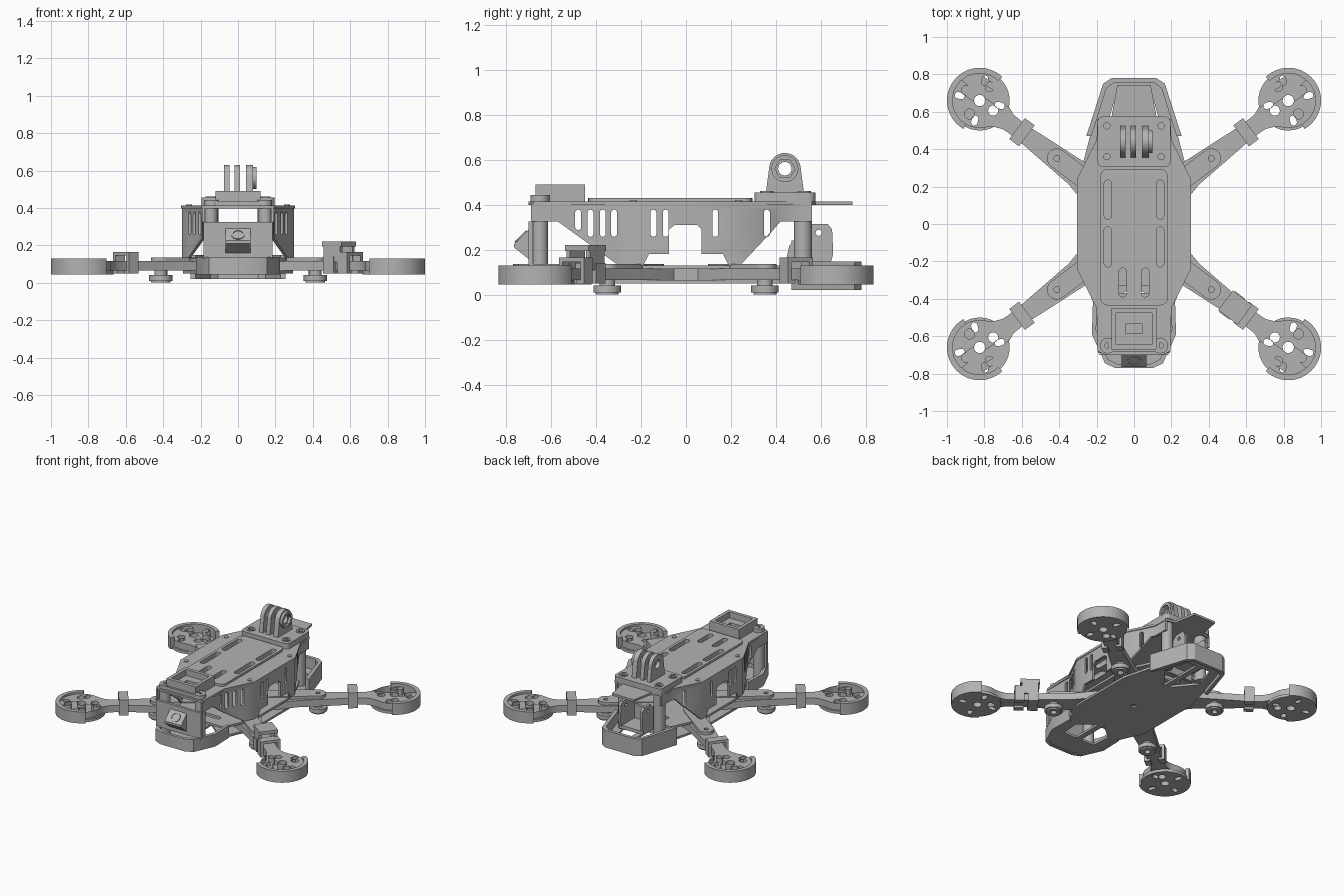
import bpy, bmesh, math
from mathutils import Matrix, Vector

cube = bpy.data.objects.get("Cube")
if cube:
    bpy.data.objects.remove(cube)

GREY = (0.45, 0.45, 0.45, 1)
mat = bpy.data.materials.new("matte grey")
mat.use_nodes = True
mat.diffuse_color = GREY
mat.node_tree.nodes["Principled BSDF"].inputs["Base Color"].default_value = GREY
parts = []


def finish(name, bm, matrix):
    bm.transform(matrix)
    bmesh.ops.remove_doubles(bm, verts=bm.verts, dist=1e-5)
    bmesh.ops.recalc_face_normals(bm, faces=bm.faces)
    mesh = bpy.data.meshes.new(name)
    bm.to_mesh(mesh)
    bm.free()
    mesh.materials.append(mat)
    ob = bpy.data.objects.new(name, mesh)
    bpy.context.collection.objects.link(ob)
    parts.append(ob)
    return ob


def extrude(outline, holes, lo, hi):
    """Filled outline with holes, extruded from lo to hi."""
    cu = bpy.data.curves.new("outline", "CURVE")
    cu.dimensions = "2D"
    cu.fill_mode = "BOTH"
    cu.extrude = (hi - lo) / 2
    for pts in [outline] + list(holes):
        sp = cu.splines.new("POLY")
        sp.points.add(len(pts) - 1)
        for p, co in zip(sp.points, pts):
            p.co = (co[0], co[1], 0, 1)
        sp.use_cyclic_u = True
    ob = bpy.data.objects.new("outline", cu)
    mesh = bpy.data.meshes.new_from_object(ob)
    bm = bmesh.new()
    bm.from_mesh(mesh)
    bmesh.ops.translate(bm, verts=bm.verts, vec=(0, 0, (lo + hi) / 2))
    bpy.data.objects.remove(ob)
    bpy.data.curves.remove(cu)
    bpy.data.meshes.remove(mesh)
    return bm


def plate(name, outline, lo, hi, holes=(), matrix=Matrix()):
    return finish(name, extrude(outline, holes, lo, hi), matrix)


def arc(x, y, r, a0=0, a1=360, n=24):
    full = a1 - a0 == 360
    steps = [math.radians(a0 + (a1 - a0) * i / (n if full else n - 1)) for i in range(n)]
    return [(x + r * math.cos(a), y + r * math.sin(a)) for a in steps]


def slot(x0, y0, x1, y1, r):
    a = math.degrees(math.atan2(y1 - y0, x1 - x0))
    return arc(x1, y1, r, a - 90, a + 90, 9) + arc(x0, y0, r, a + 90, a + 270, 9)


def rect(x0, x1, y0, y1, r=0):
    if not r:
        return [(x0, y0), (x1, y0), (x1, y1), (x0, y1)]
    return (arc(x1 - r, y1 - r, r, 0, 90, 6) + arc(x0 + r, y1 - r, r, 90, 180, 6)
            + arc(x0 + r, y0 + r, r, 180, 270, 6) + arc(x1 - r, y0 + r, r, 270, 360, 6))


def sym(half):
    """Close a half outline by mirroring it in x."""
    return half + [(-x, y) for x, y in reversed(half)]


def wall(half, t):
    """Open strip outline following a mirrored path, thickened inwards."""
    path = sym(half)
    inner = [(x * (1 - t / 0.22), y - math.copysign(t, y) * (0 if i in (0, len(path) - 1) else 1))
             for i, (x, y) in enumerate(path)]
    return path + inner[::-1]


# Local (a, b) of an upright profile becomes world (y, z), thickness runs along x
UPRIGHT = Matrix(((0, 0, 1, 0), (1, 0, 0, 0), (0, 1, 0, 0), (0, 0, 0, 1)))
ARM_ANGLE = math.atan2(0.6, 0.8)

# Four arms: local x runs from the motor towards the hub
spokes = [math.radians(a) for a in (-23, 67, 157, 247)]
slots = [slot(0.1 * math.cos(a), 0.1 * math.sin(a), 0.12 * math.cos(a), 0.12 * math.sin(a), 0.017)
         for a in spokes]
rounds = [arc(0.09 * x, 0.09 * y, 0.027, n=16) for x, y in ((1, 0), (0, 1), (-1, 0), (0, -1))]
centre = arc(0, 0, 0.03)
half_arm = [(0.15, 0.065), (0.19, 0.048), (0.28, 0.045), (0.4, 0.055), (0.65, 0.073), (0.8, 0.11), (1.0, 0.11)]
arm_outline = (arc(0, 0, 0.147, 38, 322, 36) + [(u, -v) for u, v in half_arm]
               + half_arm[::-1])

for sx, sy, label in ((1, 1, "rear_left"), (-1, 1, "rear_right"), (1, -1, "front_left"), (-1, -1, "front_right")):
    m = (Matrix.Translation((sx * 0.825, sy * 0.66, 0)) @ Matrix.Diagonal((sx, sy, 1, 1))
         @ Matrix.Rotation(math.pi + ARM_ANGLE, 4, "Z"))
    plate("arm_" + label, arm_outline, 0.065, 0.115, slots + rounds + [centre, arc(0.515, 0, 0.016, n=12)], m)
    # Motor guard: floor disc and half-round rim
    plate("guard_floor_" + label, arc(0, 0, 0.16, n=40), 0.045, 0.066, slots + [centre, rounds[0]], m)
    plate("guard_rim_" + label, arc(0, 0, 0.175, 83, 277, 32) + arc(0, 0, 0.145, 277, 83, 32), 0.045, 0.13, (), m)
    # Rounded hub tab, screw and foot
    plate("arm_tab_" + label, slot(0.515, 0, 0.85, 0, 0.053), 0.114, 0.136, [arc(0.515, 0, 0.016, n=12)], m)
    plate("foot_" + label, arc(0.515, 0, 0.052), 0, 0.012, [arc(0.515, 0, 0.022, n=12)], m)
    plate("foot_pad_" + label, arc(0.515, 0, 0.062), 0.01, 0.04, [arc(0.515, 0, 0.022, n=12)], m)
    plate("foot_stem_" + label, arc(0.515, 0, 0.035), 0.038, 0.066, (), m)
    # Strap clip over the arm
    plate("clip_top_" + label, rect(0.25, 0.315, -0.07, 0.07), 0.145, 0.165, (), m)
    for s in (-1, 1):
        v = sorted((s * 0.05, s * 0.07))
        plate("clip_side_" + label, rect(0.25, 0.315, *v), 0.05, 0.15, (), m)
        plate("clip_hook_" + label, rect(0.25, 0.315, *sorted((s * 0.03, s * 0.07))), 0.05, 0.065, (), m)
    if label == "front_left":
        # Larger cable holder beside the clip
        plate("holder_top", rect(0.29, 0.42, -0.065, 0.065), 0.195, 0.22, (), m)
        plate("holder_base", rect(0.34, 0.41, -0.07, 0.07), 0.05, 0.14, (), m)
        for s in (-1, 1):
            plate("holder_side", rect(0.3, 0.41, *sorted((s * 0.045, s * 0.065))), 0.11, 0.2, (), m)

# Base plates
windows = []
for s in (-1, 1):
    windows += [[(s * 0.02, -0.58), (s * 0.13, -0.58), (s * 0.14, -0.44), (s * 0.02, -0.34)],
                [(s * 0.02, 0.68), (s * 0.1, 0.68), (s * 0.15, 0.5), (s * 0.02, 0.34)]]
lower = sym([(0.1, -0.755), (0.14, -0.74), (0.205, -0.58), (0.205, -0.45), (0.295, -0.24),
             (0.295, 0.24), (0.235, 0.47), (0.15, 0.74), (0.11, 0.765)])
plate("base_plate_lower", lower, 0.05, 0.066, windows + [arc(0, 0, 0.02)])
plate("base_plate_upper", sym([(0.19, -0.45), (0.29, -0.24), (0.29, 0.24), (0.19, 0.45)]), 0.114, 0.13,
      [slot(-0.08, y, 0.08, y, 0.02) for y in (-0.35, 0.35)])
plate("hub_core", rect(-0.2, 0.2, -0.2, 0.2), 0.06, 0.12)

# Bumpers at both ends
plate("front_bumper", wall([(0.22, -0.42), (0.225, -0.59), (0.155, -0.745), (0.1, -0.77)], 0.022), 0.045, 0.137)
plate("rear_bumper", wall([(0.255, 0.47), (0.165, 0.75), (0.12, 0.78)], 0.024), 0.02, 0.148)

# Side panels: cut flat, then folded inwards towards both ends
panel = [(-0.69, 0.402), (-0.69, 0.325), (-0.57, 0.325), (-0.3, 0.13), (-0.19, 0.13), (-0.165, 0.18),
         (-0.075, 0.18), (-0.075, 0.29), (-0.05, 0.31), (0.05, 0.31), (0.07, 0.29), (0.07, 0.18),
         (0.165, 0.18), (0.19, 0.13), (0.24, 0.13), (0.42, 0.325), (0.56, 0.325), (0.56, 0.402)]
vents = [slot(y, z, y, 0.365, 0.013) for y, z in ((-0.48, 0.3), (-0.425, 0.27), (-0.37, 0.27), (-0.32, 0.27),
                                                 (-0.145, 0.27), (-0.09, 0.27), (0.13, 0.27), (0.36, 0.27))]
for s, label in ((1, "left"), (-1, "right")):
    bm = extrude(panel, vents, 0.285, 0.3)
    for y in (-0.45, -0.24, 0.24, 0.45):
        bmesh.ops.bisect_plane(bm, geom=bm.verts[:] + bm.edges[:] + bm.faces[:], plane_co=(y, 0, 0), plane_no=(1, 0, 0))
    for v in bm.verts:
        v.co.z -= 0.108 * min(max((abs(v.co.x) - 0.24) / 0.21, 0), 1)
    finish("side_panel_" + label, bm, Matrix.Diagonal((s, 1, 1, 1)) @ UPRIGHT)

# Standoffs and screw rings
for s in (-1, 1):
    plate("front_standoff", arc(s * 0.145, -0.65, 0.036), 0.06, 0.41)
    plate("rear_standoff", arc(s * 0.145, 0.52, 0.04), 0.06, 0.41)
    plate("front_screw_ring", arc(s * 0.14, -0.65, 0.042), 0.41, 0.442, [arc(s * 0.14, -0.65, 0.016, n=12)])
    for y in (-0.235, 0.235):
        plate("deck_screw", arc(s * 0.262, y, 0.016, n=12), 0.41, 0.419)

# Top deck, rear tab and raised pad with strap slots
deck_slots = [slot(s * 0.14, a, s * 0.14, b, 0.02) for s in (-1, 1) for a, b in ((0.045, 0.215), (-0.21, -0.035))]
deck_slots += [slot(s * 0.06, -0.37, s * 0.06, -0.255, 0.02) for s in (-1, 1)]
deck = sym([(0.15, -0.70), (0.195, -0.68), (0.2, -0.45), (0.305, -0.24), (0.305, 0.24), (0.2, 0.45),
            (0.195, 0.56), (0.12, 0.575), (0.09, 0.74)])
plate("top_deck", deck, 0.398, 0.414, deck_slots)
plate("battery_pad", rect(-0.18, 0.18, -0.435, 0.295, 0.04), 0.413, 0.43, deck_slots)

# Front tray
plate("tray_floor", rect(-0.12, 0.12, -0.67, -0.45), 0.413, 0.445, [rect(-0.045, 0.045, -0.585, -0.535)])
plate("tray_rim", rect(-0.12, 0.12, -0.67, -0.45), 0.44, 0.49, [rect(-0.095, 0.095, -0.645, -0.475)])
plate("tray_bridge", rect(-0.14, 0.14, -0.685, -0.62), 0.413, 0.438)

# Rear action mount: base, three fins and a hexagonal boss
mount_holes = [arc(s * 0.145, y, 0.017, n=12) for s in (-1, 1) for y in (0.36, 0.525)]
plate("mount_base", rect(-0.195, 0.195, 0.305, 0.575, 0.03), 0.413, 0.455, mount_holes)
for s in (-1, 1):
    for y in (0.36, 0.525):
        plate("mount_screw_ring", arc(s * 0.145, y, 0.03), 0.45, 0.461, [arc(s * 0.145, y, 0.017, n=12)])
fin = [(0.525, 0.45)] + arc(0.44, 0.56, 0.07, 10, 170, 20) + [(0.355, 0.45)]
for x0, x1 in ((-0.075, -0.045), (-0.018, 0.012), (0.042, 0.08)):
    plate("mount_fin", fin, x0, x1, [arc(0.44, 0.56, 0.03)], UPRIGHT)
plate("mount_boss", arc(0.44, 0.56, 0.06), 0.078, 0.098, [arc(0.44, 0.56, 0.045, n=6)], UPRIGHT)

# Front plate with the camera wedge
FACE = Matrix.Translation((0, -0.68, 0)) @ Matrix.Rotation(math.pi / 2, 4, "X")
plate("front_plate", rect(-0.185, 0.185, 0.13, 0.325), 0, 0.02, (), FACE)
plate("camera_wedge", [(-0.69, 0.3), (-0.765, 0.225), (-0.765, 0.21), (-0.69, 0.15)], -0.068, 0.068, (), UPRIGHT)
lens = Matrix.Translation((0, -0.733, 0.257)) @ Matrix.Rotation(math.pi / 4, 4, "X")
plate("lens_ring", arc(0, 0, 0.036), -0.004, 0.005, [arc(0, 0, 0.027)], lens)

# Rear bracket: two upright cheeks with a cross wall
cheek = [(0.44, 0.13), (0.64, 0.13), (0.655, 0.18), (0.65, 0.29), (0.63, 0.315), (0.56, 0.315), (0.46, 0.22)]
for x in (-0.1, 0.08):
    plate("rear_cheek", cheek, x, x + 0.02, [arc(0.59, 0.275, 0.014, n=12)], UPRIGHT)
plate("rear_cross_wall", rect(-0.1, 0.1, 0.47, 0.49), 0.06, 0.24)
plate("rear_floor", rect(-0.1, 0.1, 0.46, 0.64), 0.115, 0.14)

bpy.ops.object.select_all(action="DESELECT")
for ob in parts:
    ob.select_set(True)
bpy.context.view_layer.objects.active = parts[0]
bpy.ops.object.shade_smooth_by_angle(angle=math.radians(30))
